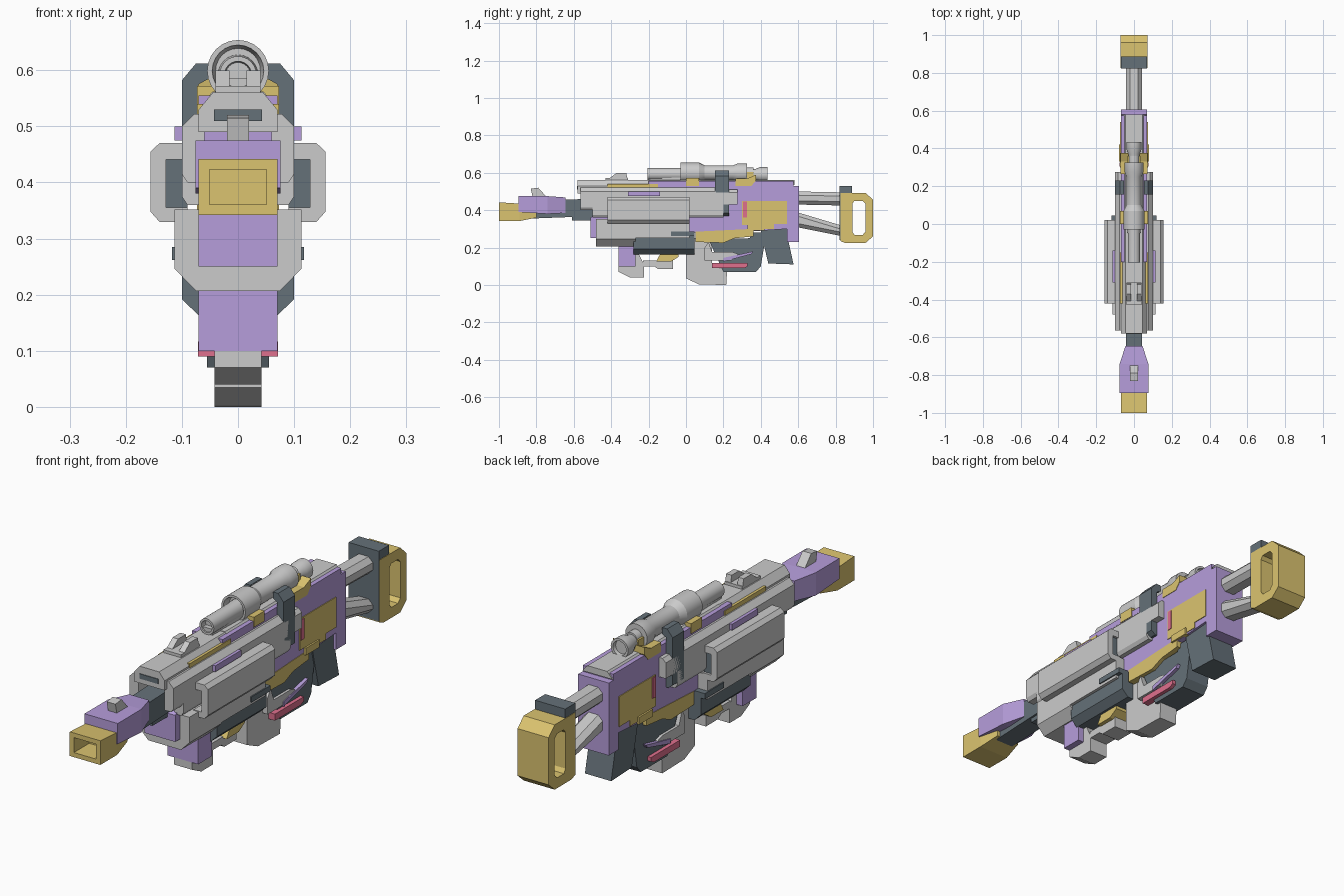
import bpy, bmesh, math

if "Cube" in bpy.data.objects:
    bpy.data.objects.remove(bpy.data.objects["Cube"])

COL = {"yellow": (0.71, 0.55, 0.16), "purple": (0.47, 0.34, 0.71),
       "dark": (0.13, 0.165, 0.19), "pink": (0.74, 0.16, 0.27)}
MATS = {}
for n, c in COL.items():
    MATS[n] = bpy.data.materials.new(n)
    MATS[n].diffuse_color = (*c, 1)


def finish(name, bm, col=None):
    bmesh.ops.recalc_face_normals(bm, faces=bm.faces)
    me = bpy.data.meshes.new(name)
    bm.to_mesh(me)
    bm.free()
    ob = bpy.data.objects.new(name, me)
    bpy.context.collection.objects.link(ob)
    if col:
        me.materials.append(MATS[col])
    return ob


def bridge(bm, loops, cap=True):
    rings = [[bm.verts.new(p) for p in l] for l in loops]
    n = len(rings[0])
    for a, b in zip(rings, rings[1:]):
        for i in range(n):
            j = (i + 1) % n
            bm.faces.new((a[i], a[j], b[j], b[i]))
    if cap:
        bm.faces.new(rings[0])
        bm.faces.new(rings[-1])
    return rings


def side(name, pts, x1, col=None, x0=None):
    """Extrude a (y, z) profile across x; with x0 given, make a pair of side plates."""
    bm = bmesh.new()
    for a, b in ([(-x1, x1)] if x0 is None else [(x0, x1), (-x1, -x0)]):
        bridge(bm, [[(x, y, z) for y, z in pts] for x in (a, b)])
    return finish(name, bm, col)


def rect(y0, y1, z0, z1):
    return [(y0, z0), (y1, z0), (y1, z1), (y0, z1)]


def along(name, pts, y0, y1, col=None, pair=False):
    """Extrude an (x, z) profile along y: right half closed by symmetry, or a mirrored pair."""
    bm = bmesh.new()
    secs = [pts, [(-x, z) for x, z in pts]] if pair else [pts + [(-x, z) for x, z in reversed(pts)]]
    for s in secs:
        bridge(bm, [[(x, y, z) for x, z in s] for y in (y0, y1)])
    return finish(name, bm, col)


def loft(name, secs, col=None, hole=0, depth=0):
    """Rectangular sections (y, half width, z0, z1), with an optional bored front."""
    bm = bmesh.new()
    bridge(bm, [[(-w, y, a), (w, y, a), (w, y, b), (-w, y, b)] for y, w, a, b in secs])
    if hole:
        bmesh.ops.recalc_face_normals(bm, faces=bm.faces)
        f = min(bm.faces, key=lambda f: f.calc_center_median().y)
        bmesh.ops.inset_region(bm, faces=[f], thickness=hole)
        ret = bmesh.ops.extrude_discrete_faces(bm, faces=[f])
        bmesh.ops.translate(bm, verts=ret["faces"][0].verts, vec=(0, depth, 0))
    return finish(name, bm, col)


def lathe(name, prof, zc, col=None, n=24):
    """Revolve (y, r) about a lengthwise axis at height zc."""
    bm = bmesh.new()
    bridge(bm, [[(r * math.cos(2 * math.pi * i / n), y, zc + r * math.sin(2 * math.pi * i / n))
                 for i in range(n)] for y, r in prof])
    ob = finish(name, bm, col)
    bpy.ops.object.select_all(action='DESELECT')
    ob.select_set(True)
    bpy.context.view_layer.objects.active = ob
    bpy.ops.object.shade_smooth_by_angle(angle=math.radians(25))


# Muzzle, barrel and front sight
loft("muzzle", [(-1, .07, .342, .442), (-.89, .07, .342, .435), (-.8, .055, .36, .42)],
     "yellow", .027, .1)
loft("muzzle_shroud", [(-.895, .076, .39, .475), (-.74, .076, .38, .475), (-.645, .045, .385, .468)], "purple")
loft("barrel", [(-.83, .042, .355, .42), (-.7, .043, .36, .455), (-.45, .043, .37, .462)], "dark")
loft("barrel_lug", [(-.61, .035, .345, .37), (-.48, .035, .345, .37)], "dark")
side("front_sight", [(-.83, .515), (-.79, .52), (-.745, .47), (-.82, .47)], .02)

# Receiver core and its side panels
side("body", [(.605, .23), (.605, .53), (.575, .53), (.575, .555), (-.2, .555), (-.2, .42),
              (-.2, .28), (.26, .28), (.54, .3), (.54, .23)], .07, "purple")
along("top_ridge", [(.07, .49), (.07, .53), (.045, .56)], -.58, -.15)
along("rear_ridge", [(.07, .535), (.045, .562)], -.15, .58)
side("side_panel", [(.3, .32), (.4, .32), (.4, .3), (.47, .3), (.47, .325), (.54, .325), (.54, .45), (.3, .45)],
     .073, "yellow", .06)
side("side_stripe", rect(.305, .325, .36, .445), .076, "pink", .06)
side("lower_panel", [(.05, .23), (.2, .225), (.26, .25), (.36, .26), (.36, .3), (.05, .285)], .072, "yellow")
side("lower_tab", rect(.33, .42, .29, .32), .08, "yellow")
side("front_block", [(-.51, .25), (-.2, .25), (-.2, .41), (-.44, .41), (-.51, .36)], .07, "purple")

# Upper rails beside the barrel
along("side_rail", [(.06, .4), (.09, .4), (.1, .415), (.1, .5), (.078, .522), (.06, .522)],
      -.565, .16, pair=True)
along("rail_rear", [(.06, .43), (.1, .43), (.1, .495), (.085, .51), (.06, .51)], .16, .275, pair=True)
along("rail_lower", [(.06, .36), (.09, .36), (.1, .375), (.1, .43), (.06, .43)], -.5, .2, pair=True)
loft("hood_slot", [(-.583, .043, .51, .53), (-.55, .043, .51, .53)], "dark")
side("rail_inlay", rect(-.42, -.15, .522, .54), .073, "yellow", .05)
side("rail_trim", rect(-.31, -.14, .475, .5), .113, "purple", .09)
side("rear_notch_sight", [(-.43, .555), (-.37, .6), (-.32, .6), (-.31, .555)], .04, None, .015)
loft("notch_base", [(-.43, .04, .55, .572), (-.31, .04, .55, .572)])

# Side housings: open channel with a dark core
along("side_housing", [(.09, .33), (.14, .33), (.156, .348), (.156, .455), (.14, .47), (.09, .47),
                       (.09, .441), (.128, .441), (.128, .355), (.09, .355)], -.42, .02, pair=True)
side("housing_core", rect(-.36, .01, .355, .441), .129, "dark", .09)
# Dark clamps rising over the receiver
along("clamp", [(.08, .37), (.1, .385), (.1, .582), (.075, .612), (.052, .612), (.052, .585),
                (.07, .575), (.07, .37)], .155, .23, "dark", True)

# Fore-end
along("fore_end", [(.075, .207), (.113, .246), (.113, .352)], -.48, -.27)
along("fore_end_rear", [(.113, .25), (.113, .352)], -.27, .02)
along("fore_end_base", [(.07, .163), (.1, .192), (.1, .262), (.09, .272)], -.28, .045, "dark")
along("fore_end_step", [(.118, .262), (.118, .285), (.09, .285)], -.08, .045, "dark")
side("foregrip_mount", rect(-.36, -.27, .1, .23), .07, "purple")
side("foregrip", [(-.36, .11), (-.36, .07), (-.3, .04), (-.225, .04), (-.225, .11), (-.27, .2), (-.36, .2)], .042)
side("foregrip_brace", [(-.23, .1), (-.17, .1), (-.15, .085), (-.07, .085), (-.07, .13), (-.23, .13)], .042)
side("foregrip_block", [(-.16, .125), (-.08, .125), (-.04, .15), (-.04, .18), (-.13, .18)], .06, "yellow")

# Magazine, trigger group and grip
side("magazine", [(0, .25), (0, .035), (.07, .003), (.215, 0), (.22, .08), (.14, .1), (.14, .25)], .042)
side("trigger_frame", [(.12, .245), (.2, .07), (.375, .07), (.4, .1), (.43, .28), (.36, .28), (.34, .25)],
     .055, "dark")
side("grip", [(.4, .285), (.44, .115), (.575, .11), (.54, .27), (.54, .315), (.4, .315)], .06, "dark")
side("trigger_plate", [(.1, .13), (.24, .13), (.28, .165), (.25, .175), (.14, .175), (.12, .23), (.1, .2)], .066)
side("trigger_trim", [(.2, .125), (.35, .165), (.36, .18), (.27, .16), (.2, .145)], .07, "purple")
side("trigger_bar", [(.14, .09), (.31, .09), (.33, .1), (.33, .117), (.14, .117)], .071, "pink")

# Scope on its mounts
lathe("scope", [(.0, .04), (-.03, .046), (-.03, .055), (.07, .055), (.1, .04), (.25, .04), (.275, .05),
                (.325, .05), (.325, .028), (.36, .028)], .599)
lathe("scope_eyepiece", [(.33, .028), (.37, .03), (.395, .04), (.435, .04), (.435, .03), (.42, .028)], .59)
lathe("scope_front_tube", [(-.18, .022), (-.205, .024), (-.205, .033), (-.05, .033), (.01, .036)], .592)
loft("scope_foot", [(-.2, .022, .55, .585), (0, .03, .55, .585)])
side("scope_mount_front", rect(0, .07, .53, .572), .073, "yellow")
side("scope_mount_rear", [(.265, .53), (.35, .53), (.375, .56), (.375, .59), (.33, .57), (.265, .57)], .072, "yellow")
loft("scope_post", [(.28, .035, .54, .605), (.36, .035, .54, .605)], "yellow")

# Shoulder stock: two faceted struts, dark plate and an open yellow loop
for nm, za, zb in (("upper_strut", (.43, .5), (.425, .495)), ("lower_strut", (.31, .39), (.26, .315))):
    bm = bmesh.new()
    rings = []
    for y, (a, b) in ((.59, za), (.84, zb)):
        c = .02
        half = [(.022, a), (.042, a + c), (.042, b - c), (.022, b)]
        rings.append([(x, y, z) for x, z in half + [(-x, z) for x, z in reversed(half)]])
    bridge(bm, rings)
    finish(nm, bm)
side("stock_plate", rect(.822, .888, .24, .53), .069, "dark")
outer = [(.825, .235), (.85, .225), (.96, .225), (1, .26), (1, .455), (.96, .493), (.85, .493), (.825, .493)]
inner = [(.889, .285), (.9, .268), (.945, .268), (.96, .285), (.96, .435), (.945, .45), (.9, .45), (.889, .435)]
bm = bmesh.new()
w = .071
loops = [[(x, y, z) for y, z in p] for x, p in ((-w, inner), (-w, outer), (w, outer), (w, inner), (-w, inner))]
bridge(bm, loops, cap=False)
bmesh.ops.remove_doubles(bm, verts=bm.verts, dist=1e-5)
finish("stock_loop", bm, "yellow")

for m in bpy.data.materials:
    if m.users and not m.is_grease_pencil:
        m.use_nodes = True
        m.node_tree.nodes["Principled BSDF"].inputs["Base Color"].default_value = m.diffuse_color
